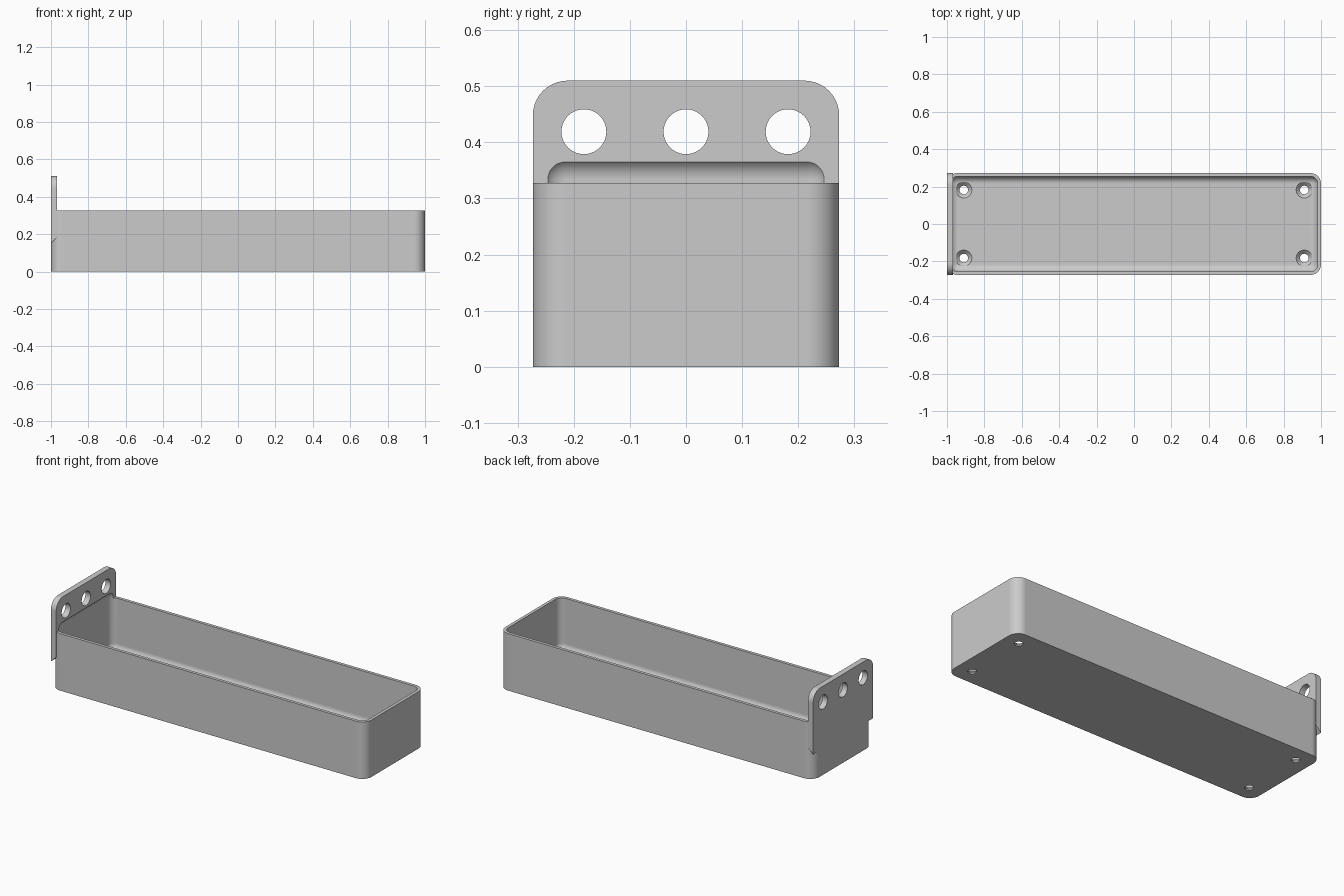
import bpy, bmesh, math
from mathutils import Matrix, Vector

if "Cube" in bpy.data.objects:
    bpy.data.objects.remove(bpy.data.objects["Cube"], do_unlink=True)

HALF_W = 0.273    # half width of tray and plate
HEIGHT = 0.328    # tray rim height
WALL = 0.018
FLOOR = 0.027
FILLET = 0.04     # inner rounding
PLATE_IN = -0.967 # inner face of the mounting plate

grey = bpy.data.materials.new("light_grey")
grey.use_nodes = True
colour = (0.6, 0.6, 0.6, 1)
grey.diffuse_color = colour
grey.node_tree.nodes["Principled BSDF"].inputs["Base Color"].default_value = colour


def finish(name, bm):
    bmesh.ops.recalc_face_normals(bm, faces=bm.faces)
    mesh = bpy.data.meshes.new(name)
    bm.to_mesh(mesh)
    bm.free()
    mesh.materials.append(grey)
    obj = bpy.data.objects.new(name, mesh)
    bpy.context.collection.objects.link(obj)
    return obj


def box(lo, hi):
    bm = bmesh.new()
    lo, hi = Vector(lo), Vector(hi)
    bmesh.ops.create_cube(bm, size=1, matrix=Matrix.Translation((lo + hi) / 2)
                          @ Matrix.Diagonal((*(hi - lo), 1)))
    return bm


def round_edges(bm, radius, rule):
    edges = [e for e in bm.edges if rule(e)]
    bmesh.ops.bevel(bm, geom=edges, offset=radius, segments=10, profile=0.5,
                    affect='EDGES', clamp_overlap=False)


def along(edge, axis):
    return abs(edge.verts[0].co[axis] - edge.verts[1].co[axis]) > 1e-4 and \
        sum(abs(c) > 1e-4 for c in edge.verts[0].co - edge.verts[1].co) == 1


def lathe(name, profile, matrix):
    bm = bmesh.new()
    verts = [bm.verts.new((r, 0, z)) for r, z in profile]
    edges = [bm.edges.new(pair) for pair in zip(verts, verts[1:])]
    bmesh.ops.spin(bm, geom=verts + edges, cent=(0, 0, 0), axis=(0, 0, 1),
                   angle=math.tau, steps=40)
    bmesh.ops.remove_doubles(bm, verts=bm.verts, dist=1e-5)
    bm.transform(matrix)
    return finish(name, bm)


def combine(target, tool, operation):
    mod = target.modifiers.new("combine", 'BOOLEAN')
    mod.operation, mod.solver, mod.object = operation, 'EXACT', tool
    bpy.context.view_layer.objects.active = target
    bpy.ops.object.modifier_apply(modifier=mod.name)
    bpy.data.objects.remove(tool, do_unlink=True)


# Tray body with rounded upright corners
bm = box((-1, -HALF_W, 0), (1, HALF_W, HEIGHT))
round_edges(bm, WALL + FILLET, lambda e: along(e, 2))
tray = finish("tray_with_mounting_plate", bm)

# Mounting plate: rounded top corners, sloped underside
bm = box((-1, -HALF_W, 0.152), (PLATE_IN, HALF_W, 0.51))
for v in bm.verts:
    if v.co.z < 0.2 and v.co.x > -0.99:
        v.co.z += PLATE_IN + 1
round_edges(bm, 0.062, lambda e: along(e, 0) and e.verts[0].co.z > 0.4)
combine(tray, finish("mounting_plate", bm), 'UNION')

# Cavity, rounded on every edge, which also scoops into the plate
bm = box((-1 + WALL, -HALF_W + WALL, FLOOR), (1 - WALL, HALF_W - WALL, 0.374))
round_edges(bm, FILLET, lambda e: True)
combine(tray, finish("cavity", bm), 'DIFFERENCE')

# Countersunk screw holes in the floor
screw = [(0, -0.05), (0.023, -0.05), (0.023, 0.007), (0.043, FLOOR),
         (0.043, 0.1), (0, 0.1)]
for x in (-0.91, 0.91):
    for y in (-0.182, 0.182):
        hole = lathe("screw_hole", screw, Matrix.Translation((x, y, 0)))
        combine(tray, hole, 'DIFFERENCE')

# Three through holes in the plate
through = [(0, -0.1), (0.04, -0.1), (0.04, 0.1), (0, 0.1)]
for y in (-0.182, 0, 0.182):
    place = Matrix.Translation((-0.98, y, 0.419)) @ Matrix.Rotation(math.pi / 2, 4, 'Y')
    combine(tray, lathe("plate_hole", through, place), 'DIFFERENCE')

# Smooth fillets, crisp rims
bpy.ops.object.select_all(action='DESELECT')
tray.select_set(True)
bpy.context.view_layer.objects.active = tray
bpy.ops.object.shade_smooth_by_angle(angle=math.radians(30))
weighted = tray.modifiers.new("weighted_normals", 'WEIGHTED_NORMAL')
weighted.keep_sharp = True
